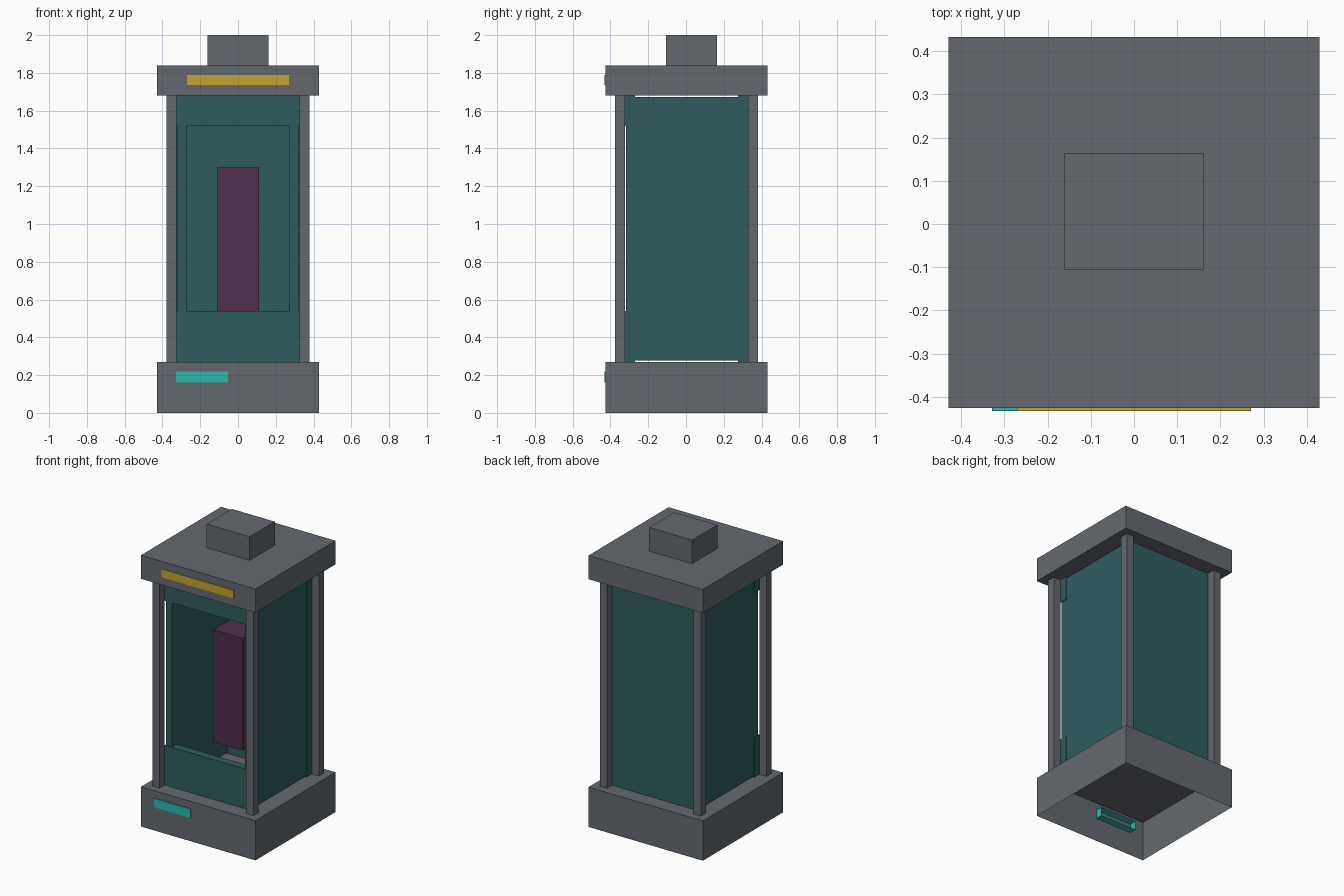
import bpy, bmesh
from mathutils import Vector

if "Cube" in bpy.data.objects:
    bpy.data.objects.remove(bpy.data.objects["Cube"])

SHIFT = 0.003  # front plates stick out, so the body sits slightly back


def lin(c):
    c /= 255
    return c / 12.92 if c <= 0.04045 else ((c + 0.055) / 1.055) ** 2.4


def material(name, r, g, b):
    m = bpy.data.materials.new(name)
    m.diffuse_color = (lin(r), lin(g), lin(b), 1)
    m.use_nodes = True
    m.node_tree.nodes["Principled BSDF"].inputs["Base Color"].default_value = m.diffuse_color
    return m


GREY = material("slate_grey", 100, 105, 111)
TEAL = material("dark_teal", 47, 92, 95)
PURPLE = material("plum", 81, 46, 79)
YELLOW = material("mustard", 195, 165, 49)
CYAN = material("turquoise", 44, 184, 173)


def box(name, mat, x, y, z, open_dir=None):
    """Box from (min, max) ranges; open_dir removes the face with that normal."""
    bm = bmesh.new()
    bmesh.ops.create_cube(bm, size=1)
    for v in bm.verts:
        v.co = [r[0] if c < 0 else r[1] for c, r in zip(v.co, (x, y, z))]
        v.co.y += SHIFT
    bm.normal_update()
    if open_dir:
        d = Vector(open_dir)
        bmesh.ops.delete(bm, geom=[f for f in bm.faces if f.normal.dot(d) > 0.9],
                         context='FACES')
    me = bpy.data.meshes.new(name)
    bm.to_mesh(me)
    bm.free()
    me.materials.append(mat)
    ob = bpy.data.objects.new(name, me)
    bpy.context.collection.objects.link(ob)
    return ob


W = 0.429           # half width of base and cap
P0, P1 = 0.325, 0.379  # post inner and outer faces
Z0, Z1 = 0.27, 1.68    # body bottom and top

# Hollow base, roof cap and roof block
box("base", GREY, (-W, W), (-W, W), (0, Z0), open_dir=(0, 0, -1))
box("roof_cap", GREY, (-W, W), (-W, W), (Z1, 1.84))
box("roof_block", GREY, (-0.161, 0.161), (-0.108, 0.161), (1.84, 2.0))

# Corner posts
for sx, xn in ((-1, "left"), (1, "right")):
    for sy, yn in ((-1, "front"), (1, "back")):
        box(f"{yn}_{xn}_post", GREY, sorted((sx * P0, sx * P1)),
            sorted((sy * P0, sy * P1)), (Z0, Z1))

# Side walls, slightly smaller than the frame
for s, n in ((-1, "left"), (1, "right")):
    box(f"{n}_wall", TEAL, sorted((s * 0.273, s * 0.32)),
        (-0.32, 0.32), (Z0 + 0.007, Z1 - 0.007))

# Back wall, and front sill and header around the opening
box("back_wall", TEAL, (-P0, P0), (0.272, P0), (Z0, Z1))
box("front_sill", TEAL, (-P0, P0), (-P0, -0.272), (Z0, 0.54))
box("front_header", TEAL, (-P0, P0), (-P0, -0.272), (1.52, Z1))

# Cabinet on the back wall inside
box("inner_cabinet", PURPLE, (-0.11, 0.11), (-0.113, 0.272), (0.54, 1.30))

# Front plates
box("roof_plate", YELLOW, (-0.27, 0.27), (-0.435, -0.38), (1.735, 1.79),
    open_dir=(0, 1, 0))
box("base_plate", CYAN, (-0.328, -0.053), (-0.435, -0.38), (0.16, 0.22),
    open_dir=(0, 1, 0))
